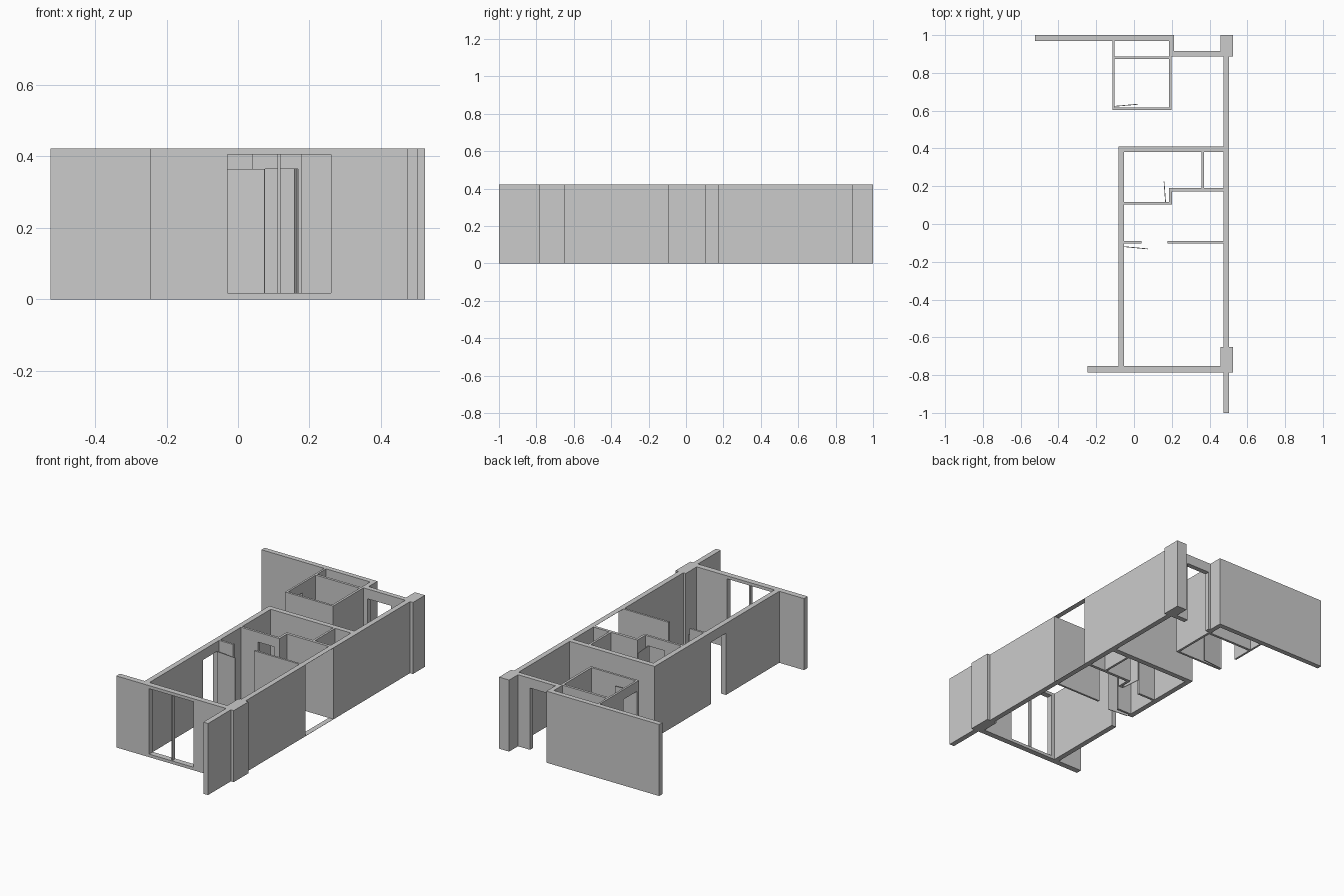
import bpy, bmesh
from math import atan2, hypot
from mathutils import Matrix, Vector

cube = bpy.data.objects.get("Cube")
if cube:
    bpy.data.objects.remove(cube, do_unlink=True)

HEIGHT = 0.423
DOOR_TOP = 0.365

grey = bpy.data.materials.new("plaster_grey")
grey.use_nodes = True
grey.diffuse_color = (0.6, 0.6, 0.6, 1)
grey.node_tree.nodes["Principled BSDF"].inputs["Base Color"].default_value = (0.6, 0.6, 0.6, 1)


def finish(name, bm):
    bmesh.ops.recalc_face_normals(bm, faces=bm.faces)
    mesh = bpy.data.meshes.new(name)
    bm.to_mesh(mesh)
    bm.free()
    mesh.materials.append(grey)
    obj = bpy.data.objects.new(name, mesh)
    bpy.context.collection.objects.link(obj)
    return obj


def wall(name, x0, x1, y0, y1, openings=()):
    """Upright wall; openings are (start, end, bottom, top) along its long side."""
    along_x = (x1 - x0) > (y1 - y0)
    a, b = (x0, x1) if along_x else (y0, y1)
    us = sorted({a, b, *[u for o in openings for u in o[:2]]})
    zs = sorted({0, HEIGHT, *[z for o in openings for z in o[2:]]})
    bm = bmesh.new()
    for u0, u1 in zip(us, us[1:]):
        for z0, z1 in zip(zs, zs[1:]):
            u, z = (u0 + u1) / 2, (z0 + z1) / 2
            if any(o[0] < u < o[1] and o[2] < z < o[3] for o in openings):
                continue
            corners = [(u0, z0), (u1, z0), (u1, z1), (u0, z1)]
            bm.faces.new([bm.verts.new((p, y0, q) if along_x else (x0, p, q))
                          for p, q in corners])
    bmesh.ops.remove_doubles(bm, verts=bm.verts, dist=1e-5)
    # Give the elevation its thickness
    out = bmesh.ops.extrude_face_region(bm, geom=bm.faces[:], use_keep_orig=True)
    moved = [v for v in out["geom"] if isinstance(v, bmesh.types.BMVert)]
    shift = Vector((0, y1 - y0, 0)) if along_x else Vector((x1 - x0, 0, 0))
    bmesh.ops.translate(bm, verts=moved, vec=shift)
    bmesh.ops.dissolve_limit(bm, angle_limit=0.01, verts=bm.verts, edges=bm.edges)
    return finish(name, bm)


def box(name, x0, x1, y0, y1, z0, z1):
    bm = bmesh.new()
    bmesh.ops.create_cube(bm, size=1)
    bmesh.ops.scale(bm, vec=(x1 - x0, y1 - y0, z1 - z0), verts=bm.verts)
    bmesh.ops.translate(bm, vec=((x0 + x1) / 2, (y0 + y1) / 2, (z0 + z1) / 2), verts=bm.verts)
    return finish(name, bm)


def door(name, hinge, tip):
    """Thin leaf standing open from its hinge to its tip."""
    dx, dy = tip[0] - hinge[0], tip[1] - hinge[1]
    leaf = box(name, 0, hypot(dx, dy), -0.002, 0.002, 0, DOOR_TOP)
    leaf.data.transform(Matrix.Translation((*hinge, 0)) @ Matrix.Rotation(atan2(dy, dx), 4, "Z"))


# Outer shell
wall("right_wall", 0.473, 0.504, -0.65, 0.888, [(-0.09, 0.173, 0.001, HEIGHT - 0.001)])
wall("right_wall_front_end", 0.473, 0.504, -1, -0.787)
box("front_pillar", 0.457, 0.523, -0.787, -0.65, 0, HEIGHT)
box("back_pillar", 0.457, 0.523, 0.888, 1, 0, HEIGHT)
wall("front_wall", -0.245, 0.457, -0.787, -0.753, [(-0.03, 0.26, 0.018, 0.405)])
box("window_mullion", 0.11, 0.119, -0.78, -0.76, 0.018, 0.405)
wall("left_wall", -0.083, -0.052, -0.753, 0.38, [(-0.255, -0.115, 0, DOOR_TOP)])
wall("middle_wall", -0.083, 0.473, 0.38, 0.411)
wall("back_wall", -0.525, 0.213, 0.97, 1)
wall("entrance_wall", 0.213, 0.457, 0.888, 0.917, [(0.225, 0.378, 0, DOOR_TOP)])
box("entrance_return", 0.185, 0.213, 0.888, 0.97, 0, HEIGHT)

# Back room
wall("back_room_left_wall", -0.115, -0.103, 0.604, 0.97, [(0.622, 0.75, 0, DOOR_TOP)])
wall("back_room_right_wall", 0.185, 0.199, 0.604, 0.888)
wall("back_room_front_wall", -0.103, 0.185, 0.604, 0.617)
wall("back_room_rear_wall", -0.103, 0.185, 0.873, 0.888)

# Inner partitions
wall("washroom_front_wall", -0.052, 0.2, 0.102, 0.116, [(0.06, 0.168, 0, DOOR_TOP)])
wall("washroom_side_wall", 0.185, 0.2, 0.116, 0.19)
wall("closet_front_wall", 0.2, 0.473, 0.173, 0.19)
wall("closet_side_wall", 0.357, 0.37, 0.19, 0.38)
wall("living_partition_left", -0.052, 0.04, -0.102, -0.09)
wall("living_partition_right", 0.177, 0.473, -0.102, -0.09)

# Open doors
door("living_door", (-0.052, -0.12), (0.075, -0.132))
door("washroom_door", (0.167, 0.116), (0.159, 0.226))
door("back_room_door", (-0.103, 0.623), (0.02, 0.634))
